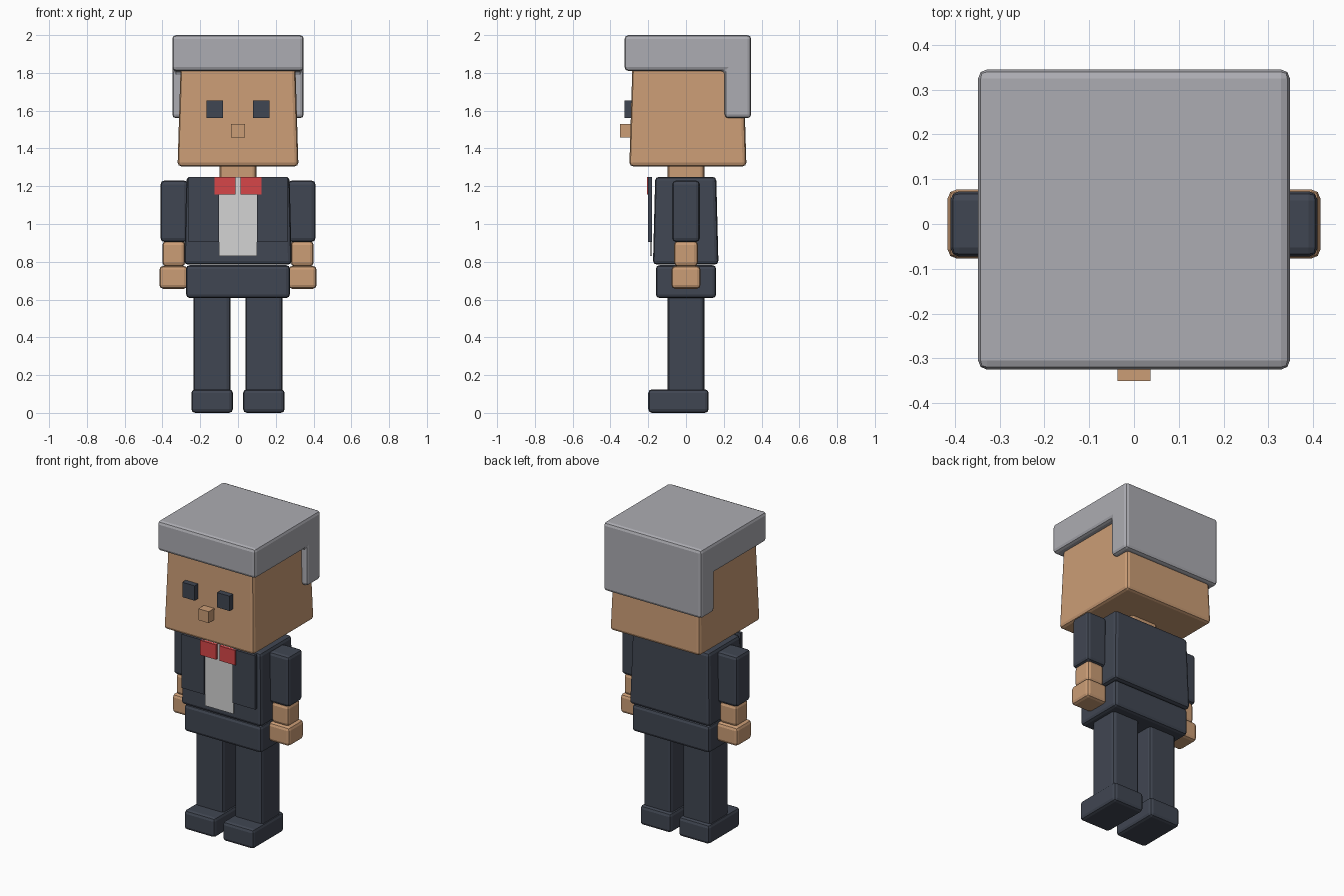
import bpy
import bmesh

cube = bpy.data.objects.get("Cube")
if cube:
    bpy.data.objects.remove(cube, do_unlink=True)


def material(name, srgb):
    lin = [((c / 255 + 0.055) / 1.055) ** 2.4 for c in srgb]
    mat = bpy.data.materials.new(name)
    mat.use_nodes = True
    mat.diffuse_color = (*lin, 1)
    mat.node_tree.nodes["Principled BSDF"].inputs["Base Color"].default_value = (*lin, 1)
    return mat


SKIN = material("skin", (203, 157, 118))
SUIT = material("dark suit", (64, 70, 82))
HAIR = material("grey hair", (172, 172, 178))
SHIRT = material("white shirt", (212, 212, 212))
RED = material("red bow tie", (214, 70, 72))


def finish(name, bm, mat, bevel):
    """Turn a bmesh into an object with rounded edges."""
    if bevel:
        bmesh.ops.bevel(bm, geom=bm.edges[:], offset=bevel, segments=2,
                        profile=0.5, affect='EDGES')
    bmesh.ops.recalc_face_normals(bm, faces=bm.faces[:])
    mesh = bpy.data.meshes.new(name)
    bm.to_mesh(mesh)
    bm.free()
    mesh.materials.append(mat)
    obj = bpy.data.objects.new(name, mesh)
    bpy.context.collection.objects.link(obj)
    return obj


def box(name, x, y, z, mat, bevel=0.02, taper=0.0):
    """Box from min/max ranges; taper draws every side in at the top."""
    bm = bmesh.new()
    bmesh.ops.create_cube(bm, size=1)
    for v in bm.verts:
        top = v.co.z > 0
        for axis, (low, high) in enumerate((x, y, z)):
            inset = taper if top and axis < 2 else 0
            v.co[axis] = high - inset if v.co[axis] > 0 else low + inset
    return finish(name, bm, mat, bevel)


def pair(name, x, y, z, mat, bevel=0.02):
    """The same box on the left (+x) and right (-x)."""
    box("left_" + name, x, y, z, mat, bevel)
    box("right_" + name, (-x[1], -x[0]), y, z, mat, bevel)


# Head and neck
box("head", (-0.32, 0.32), (-0.30, 0.32), (1.305, 1.90), SKIN, 0.02, 0.018)
box("neck", (-0.097, 0.097), (-0.097, 0.097), (1.22, 1.33), SKIN)

# Hair: an L-shaped side profile swept across the head
profile = [(-0.325, 1.81), (0.205, 1.81), (0.205, 1.56),
           (0.345, 1.56), (0.345, 2.0), (-0.325, 2.0)]
bm = bmesh.new()
side = bm.faces.new([bm.verts.new((-0.348, y, z)) for y, z in profile])
sweep = bmesh.ops.extrude_face_region(bm, geom=[side], use_keep_orig=True)
for v in sweep["geom"]:
    if isinstance(v, bmesh.types.BMVert):
        v.co.x = 0.348
bmesh.ops.recalc_face_normals(bm, faces=bm.faces[:])
finish("hair", bm, HAIR, 0.02)

# Face
pair("eye", (0.08, 0.168), (-0.325, -0.28), (1.56, 1.655), SUIT, 0)
box("nose", (-0.037, 0.037), (-0.35, -0.285), (1.457, 1.53), SKIN, 0)

# Jacket, shirt front and bow tie
box("torso", (-0.285, 0.285), (-0.175, 0.172), (0.785, 1.25), SUIT, 0.02, 0.012)
pair("jacket_front", (0.10, 0.262), (-0.20, -0.18), (0.905, 1.25), SUIT, 0)
box("shirt_front", (-0.10, 0.10), (-0.19, -0.181), (0.83, 1.25), SHIRT, 0)
pair("bow_tie", (0.012, 0.125), (-0.207, -0.185), (1.155, 1.25), RED, 0)

# Arms
pair("sleeve", (0.265, 0.41), (-0.073, 0.073), (0.905, 1.23), SUIT)
pair("forearm", (0.28, 0.40), (-0.063, 0.063), (0.775, 0.91), SKIN)
pair("hand", (0.267, 0.416), (-0.077, 0.077), (0.657, 0.778), SKIN)

# Hips, legs and shoes
box("hips", (-0.275, 0.275), (-0.16, 0.16), (0.608, 0.782), SUIT)
pair("leg", (0.04, 0.236), (-0.097, 0.097), (0.10, 0.63), SUIT)
pair("shoe", (0.027, 0.247), (-0.20, 0.12), (0.0, 0.125), SUIT)
